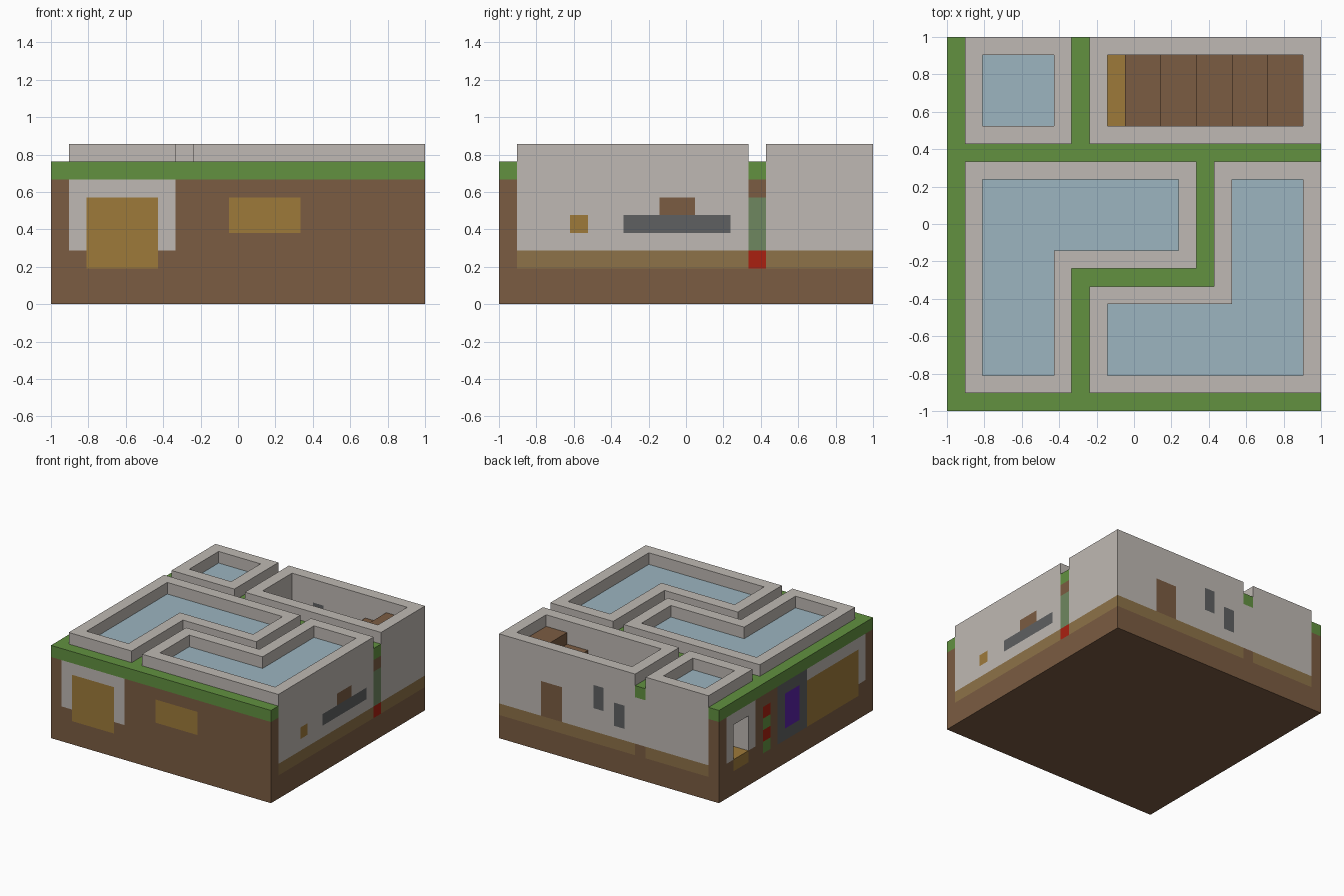
import bpy
import bmesh
from mathutils import Vector

default_cube = bpy.data.objects.get("Cube")
if default_cube:
    bpy.data.objects.remove(default_cube, do_unlink=True)

SIZE = 21                 # blocks along each side
UNIT = 2.0 / SIZE         # edge length of one block
FLOOR, SILL, LAWN, ROOF, TOP = 2, 3, 7, 8, 9   # key levels in blocks


def make_material(name, hex_code):
    channels = [int(hex_code[i:i + 2], 16) / 255 for i in (0, 2, 4)]
    linear = [c / 12.92 if c < 0.04 else ((c + 0.055) / 1.055) ** 2.4 for c in channels]
    mat = bpy.data.materials.new(name)
    mat.use_nodes = True
    mat.diffuse_color = (*linear, 1)
    mat.node_tree.nodes["Principled BSDF"].inputs["Base Color"].default_value = (*linear, 1)
    return mat


earth = make_material("earth_brown", "7B5C42")
grass = make_material("grass_green", "629140")
stone = make_material("pale_stone", "BFB9B3")
sand = make_material("sand_tan", "8D7248")
wood = make_material("golden_wood", "9E7A3A")
slate = make_material("dark_slate", "5E6061")
red = make_material("red", "AA2010")
violet = make_material("violet", "5A22A8")
glass = make_material("glass_blue", "9CB5C0")
moss = make_material("moss_green", "6F8760")

cells = {}                # block position -> part name
part_material = {}


def fill(part, mat, xs, ys, zs):
    """Set a box of blocks, replacing what was there."""
    part_material[part] = mat
    for x in range(*xs):
        for y in range(*ys):
            for z in range(*zs):
                cells[x, y, z] = part


def carve(xs, ys, zs):
    for x in range(*xs):
        for y in range(*ys):
            for z in range(*zs):
                cells.pop((x, y, z), None)


def building(name, outer, inner, glazed=True):
    """Sand footing, stone walls, wooden floor, hollow room and glass roof."""
    for xs, ys in outer:
        fill(name + "_footing", sand, xs, ys, (FLOOR, SILL))
        fill(name + "_walls", stone, xs, ys, (SILL, TOP))
    for xs, ys in inner:
        fill(name + "_floor", wood, xs, ys, (FLOOR, SILL))
        carve(xs, ys, (SILL, TOP))
        if glazed:
            fill(name + "_roof_glass", glass, xs, ys, (LAWN, ROOF))


# Ground
whole = (0, SIZE)
edge = (0, 1)             # first row of blocks
rim = (SIZE - 1, SIZE)    # last row of blocks
fill("ground", earth, whole, whole, (0, LAWN))
fill("lawn", grass, whole, whole, (LAWN, ROOF))

# Four buildings
building("left_hall",
         [((1, 14), (8, 14)), ((1, 7), (1, 8))],
         [((2, 13), (9, 13)), ((2, 6), (2, 9))])
building("right_hall",
         [((8, SIZE), (1, 7)), ((15, SIZE), (1, 14))],
         [((9, 20), (2, 6)), ((16, 20), (2, 13))])
building("small_room", [((1, 7), (15, SIZE))], [((2, 6), (16, 20))])
building("stair_room", [((8, SIZE), (15, SIZE))], [((9, 20), (16, 20))], glazed=False)

# Staircase climbing towards +x
for step in range(5):
    start = 10 + 2 * step
    fill("staircase", earth, (start, start + 2), (16, 20), (SILL, SILL + 1 + step))

# Front: stone surround with large wooden panel, and a smaller panel
fill("front_surround", stone, (1, 7), edge, (SILL, LAWN))
fill("front_large_panel", wood, (2, 6), (0, 2), (FLOOR, 6))
fill("front_small_panel", wood, (10, 14), (0, 2), (4, 6))

# -x side: panel, portal, striped post and doorway
fill("side_surround", stone, edge, (1, 10), (SILL, LAWN))
fill("side_panel", wood, (0, 2), (2, 9), (FLOOR, 6))
fill("portal_frame", slate, edge, (9, 13), (FLOOR, LAWN))
fill("portal_sheet", violet, edge, (10, 12), (SILL, 6))
for z in range(FLOOR, 6):
    name, mat = ("post_green", grass) if z % 2 == 0 else ("post_red", red)
    fill(name, mat, edge, (14, 15), (z, z + 1))
fill("doorway_surround", stone, edge, (16, 20), (SILL, LAWN))
fill("doorway_step", wood, (0, 2), (17, 19), (FLOOR, SILL))
carve((0, 2), (17, 19), (SILL, 6))

# +x side: small window, counter with box, mossy post
fill("small_window", wood, rim, (4, 5), (4, 5))
fill("counter", slate, rim, (7, 13), (4, 5))
fill("counter_box", earth, rim, (9, 11), (5, 6))
fill("post_base", red, rim, (14, 15), (FLOOR, SILL))
fill("post_moss", moss, rim, (14, 15), (SILL, 6))

# Back: linking wall, door and two windows
fill("linking_wall", stone, (7, 8), rim, (SILL, LAWN))
fill("back_door", earth, (15, 17), rim, (SILL, 6))
fill("back_high_window", slate, (11, 12), rim, (5, 7))
fill("back_low_window", slate, (9, 10), rim, (4, 6))


def block_face(axis, sign, cell):
    """Corners of one side of a block, wound to face outwards."""
    u, v = (axis + 1) % 3, (axis + 2) % 3
    corners = []
    for du, dv in ((0, 0), (1, 0), (1, 1), (0, 1)):
        point = list(cell)
        point[axis] += sign > 0
        point[u] += du
        point[v] += dv
        corners.append(tuple(point))
    return corners if sign > 0 else corners[::-1]


def build_part(part):
    """Mesh the exposed sides of a part and merge its flat areas."""
    bm = bmesh.new()
    verts = {}
    for cell in [c for c, owner in cells.items() if owner == part]:
        for axis in range(3):
            for sign in (-1, 1):
                neighbour = list(cell)
                neighbour[axis] += sign
                if tuple(neighbour) in cells:
                    continue
                loop = block_face(axis, sign, cell)
                for p in loop:
                    if p not in verts:
                        verts[p] = bm.verts.new(Vector(p) * UNIT - Vector((1, 1, 0)))
                bm.faces.new([verts[p] for p in loop])
    if bm.faces:
        bmesh.ops.dissolve_limit(bm, angle_limit=0.01, verts=bm.verts[:], edges=bm.edges[:])
        mesh = bpy.data.meshes.new(part)
        bm.to_mesh(mesh)
        mesh.materials.append(part_material[part])
        bpy.context.collection.objects.link(bpy.data.objects.new(part, mesh))
    bm.free()


for part in part_material:
    build_part(part)
